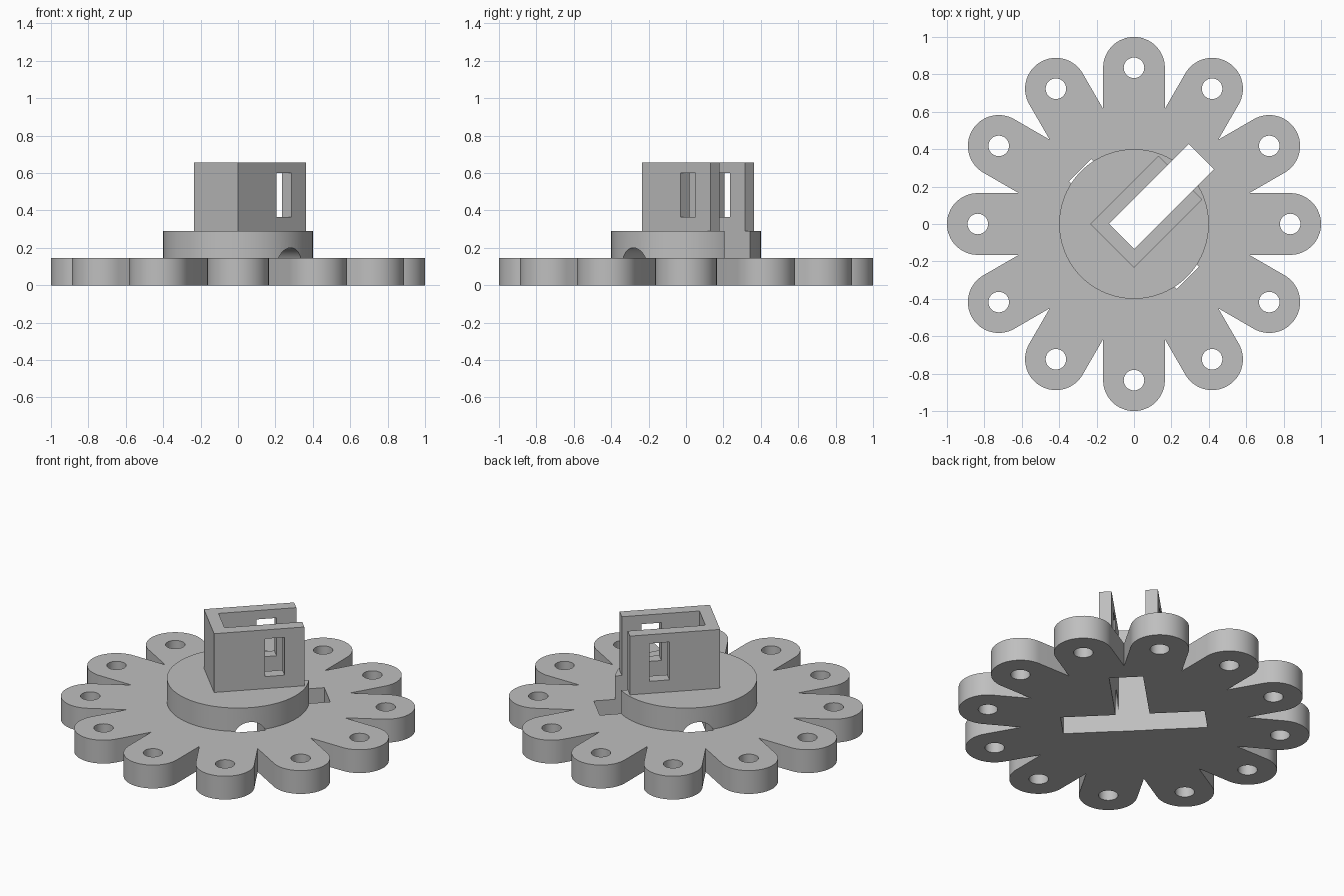
import bpy, bmesh
from math import sin, cos, pi, radians
from mathutils import Matrix

if "Cube" in bpy.data.objects:
    bpy.data.objects.remove(bpy.data.objects["Cube"], do_unlink=True)

ARMS = 12
PLATE_TOP, HUB_TOP, HOLDER_TOP = 0.145, 0.29, 0.655
TIP_RADIUS, TIP_CENTRE, HUB_RADIUS = 0.165, 0.835, 0.4
TURN = Matrix.Rotation(radians(45), 4, "Z")

grey = bpy.data.materials.new("plain grey")
grey.use_nodes = True
colour = (0.52, 0.52, 0.52, 1)
grey.diffuse_color = colour
grey.node_tree.nodes["Principled BSDF"].inputs["Base Color"].default_value = colour


def prism(name, outline, z0, z1, matrix=Matrix()):
    """Extrude a flat outline from z0 to z1."""
    bm = bmesh.new()
    face = bm.faces.new([bm.verts.new((x, y, z0)) for x, y in outline])
    top = bmesh.ops.extrude_face_region(bm, geom=[face])["geom"]
    bmesh.ops.translate(bm, vec=(0, 0, z1 - z0),
                        verts=[v for v in top if isinstance(v, bmesh.types.BMVert)])
    bmesh.ops.recalc_face_normals(bm, faces=bm.faces)
    bm.transform(matrix)
    mesh = bpy.data.meshes.new(name)
    bm.to_mesh(mesh)
    bm.free()
    mesh.materials.append(grey)
    obj = bpy.data.objects.new(name, mesh)
    bpy.context.collection.objects.link(obj)
    return obj


def arc(radius, start, end, steps, cx=0, cy=0):
    return [(cx + radius * cos(start + (end - start) * i / steps),
             cy + radius * sin(start + (end - start) * i / steps)) for i in range(steps + 1)]


def circle(radius, steps, cx=0, cy=0):
    return arc(radius, 0, 2 * pi, steps, cx, cy)[:-1]


def block(name, x0, x1, y0, y1, z0, z1):
    """A box in the frame of the diagonal holder."""
    return prism(name, [(x0, y0), (x1, y0), (x1, y1), (x0, y1)], z0, z1, TURN)


def cut(obj, cutters):
    for cutter in cutters:
        cutter.hide_render = True
        mod = obj.modifiers.new("cut", "BOOLEAN")
        mod.operation, mod.solver, mod.object = "DIFFERENCE", "EXACT", cutter
    graph = bpy.context.evaluated_depsgraph_get()
    graph.update()
    mesh = bpy.data.meshes.new_from_object(obj.evaluated_get(graph))
    obj.modifiers.clear()
    obj.data = mesh


# Petal plate: rounded arms meeting in sharp valleys
step = 2 * pi / ARMS
outline = []
for i in range(ARMS):
    a = i * step
    outline += arc(TIP_RADIUS, a - pi / 2, a + pi / 2, 32,
                   TIP_CENTRE * cos(a), TIP_CENTRE * sin(a))
    valley = TIP_RADIUS / sin(step / 2)
    outline.append((valley * cos(a + step / 2), valley * sin(a + step / 2)))
plate = prism("petal_plate", outline, 0, PLATE_TOP)

# Round hub and upright box holder
hub = prism("hub_disc", circle(HUB_RADIUS, 96), PLATE_TOP, HUB_TOP)
holder = block("box_holder", -0.166, 0.35, -0.166, 0.166, HUB_TOP, HOLDER_TOP)

# Cutters: arm holes, vertical slot, arched cross channel, side windows
holes = [prism("hole_cutter", circle(0.055, 32, TIP_CENTRE * cos(i * step),
                                     TIP_CENTRE * sin(i * step)), -0.1, 0.3)
         for i in range(ARMS)]
slot = block("slot_cutter", -0.094, 0.51, -0.096, 0.096, -0.1, 1)
arch = [(-0.092, -0.1), (0.092, -0.1)] + arc(0.092, 0, pi, 32, 0, 0.108)
channel = prism("channel_cutter", arch, -0.407, 0.407,
                TURN @ Matrix.Rotation(pi / 2, 4, "X"))
window = block("window_cutter", 0.124, 0.237, -0.3, 0.3, 0.365, 0.6)

cut(plate, holes + [slot, channel])
cut(hub, [slot, channel])
cut(holder, [slot, window])
for cutter in holes + [slot, channel, window]:
    bpy.data.objects.remove(cutter, do_unlink=True)

# Smooth round walls, keep sharp edges
for obj in (plate, hub, holder):
    bpy.ops.object.select_all(action="DESELECT")
    obj.select_set(True)
    bpy.context.view_layer.objects.active = obj
    bpy.ops.object.shade_smooth_by_angle(angle=radians(25))
